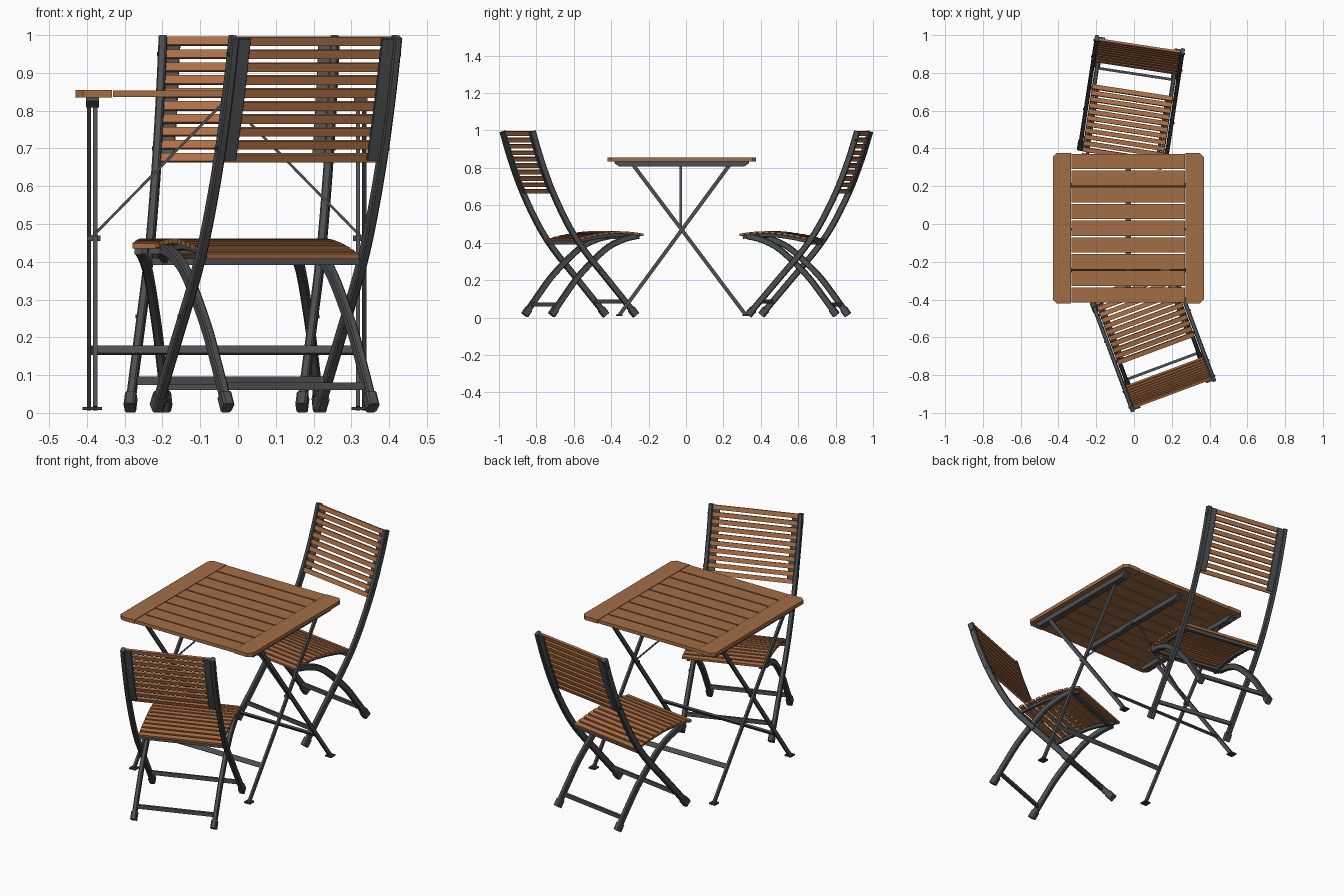
import bpy, bmesh, math
from mathutils import Vector, Matrix

if "Cube" in bpy.data.objects:
    bpy.data.objects.remove(bpy.data.objects["Cube"])


def material(name, rgb):
    m = bpy.data.materials.new(name)
    m.diffuse_color = (*rgb, 1)
    m.use_nodes = True
    m.node_tree.nodes["Principled BSDF"].inputs["Base Color"].default_value = m.diffuse_color
    return m


TABLE_WOOD = material("table_wood", (0.36, 0.155, 0.06))
CHAIR_WOOD = material("chair_wood", (0.42, 0.16, 0.06))
METAL = material("grey_metal", (0.075, 0.078, 0.082))
DARK = material("dark_metal", (0.04, 0.042, 0.045))


def box(bm, center, size, tilt=0.0):
    """Box, tilted about the x axis."""
    mat = (Matrix.Translation(center) @ Matrix.Rotation(tilt, 4, 'X')
           @ Matrix.Diagonal((*size, 1)))
    bmesh.ops.create_cube(bm, size=1, matrix=mat)


def bar(bm, a, b, w, h):
    """Straight rectangular bar from a to b; h is measured in the upright direction."""
    a, b = Vector(a), Vector(b)
    d = (b - a).normalized()
    up = Vector((0, 0, 1))
    side = d.cross(up).normalized()
    up = side.cross(d)
    rot = Matrix((side, d, up)).transposed().to_4x4()
    mat = (Matrix.Translation((a + b) / 2) @ rot
           @ Matrix.Diagonal((w, (b - a).length, h, 1)))
    bmesh.ops.create_cube(bm, size=1, matrix=mat)


def smooth_path(pts, steps=5):
    """Catmull-Rom curve through (y, z) points."""
    p = [Vector(q) for q in pts]
    p = [2 * p[0] - p[1]] + p + [2 * p[-1] - p[-2]]
    out = []
    for i in range(1, len(p) - 2):
        a, b, c, d = p[i - 1:i + 3]
        for s in range(steps):
            t = s / steps
            out.append(0.5 * (2 * b + (c - a) * t + (2 * a - 5 * b + 4 * c - d) * t * t
                              + (3 * b - a - 3 * c + d) * t ** 3))
    return out + [p[-2]]


def sweep(bm, path, x, w, d):
    """Chamfered rectangular tube along a (y, z) path at a given x; w, d are half sizes."""
    c = 0.35 * min(w, d)
    sec = [(w, d - c), (w - c, d), (c - w, d), (-w, d - c),
           (-w, c - d), (c - w, -d), (w - c, -d), (w, c - d)]
    rings = []
    for i, p in enumerate(path):
        t = (path[min(i + 1, len(path) - 1)] - path[max(i - 1, 0)]).normalized()
        n = Vector((-t.y, t.x))
        rings.append([bm.verts.new((x + u, p.x + n.x * v, p.y + n.y * v)) for u, v in sec])
    for r, s in zip(rings, rings[1:]):
        for k in range(8):
            bm.faces.new((r[k], r[(k + 1) % 8], s[(k + 1) % 8], s[k]))
    bm.faces.new(rings[0])
    bm.faces.new(rings[-1])


def at(path, value, axis):
    """Point and slope angle on a path where the coordinate on axis equals value."""
    for a, b in zip(path, path[1:]):
        lo, hi = sorted((a[axis], b[axis]))
        if lo <= value <= hi:
            p = a.lerp(b, (value - a[axis]) / (b[axis] - a[axis]))
            return p, math.atan2(b.y - a.y, b.x - a.x)
    return path[-1], 0.0


def finish(name, bm, mat, places=(Matrix(),), smooth=False):
    bmesh.ops.recalc_face_normals(bm, faces=bm.faces[:])
    me = bpy.data.meshes.new(name)
    bm.to_mesh(me)
    bm.free()
    me.materials.append(mat)
    for m in places:
        ob = bpy.data.objects.new(name, me)
        ob.matrix_world = m
        bpy.context.collection.objects.link(ob)
    if smooth:
        bpy.ops.object.select_all(action='DESELECT')
        ob.select_set(True)
        bpy.context.view_layer.objects.active = ob
        bpy.ops.object.shade_smooth_by_angle(angle=math.radians(30))


# ---------------- Chair: origin under the back top, facing local +y ----------------
CHAIRS = [Matrix.Translation((0.205, -0.90, 0)) @ Matrix.Rotation(math.radians(20.4), 4, 'Z'),
          Matrix.Translation((0.03, 0.95, 0)) @ Matrix.Rotation(math.radians(171.3), 4, 'Z')]
post = smooth_path([(0.0, 0.995), (0.045, 0.85), (0.11, 0.68), (0.2, 0.5),
                    (0.29, 0.365), (0.43, 0.2), (0.585, 0.018)])
leg = smooth_path([(0.6, 0.435), (0.52, 0.415), (0.42, 0.362), (0.28, 0.23),
                   (0.19, 0.115), (0.12, 0.018)])
seat = smooth_path([(0.245, 0.41), (0.35, 0.434), (0.47, 0.45), (0.56, 0.448), (0.64, 0.438)])

# Back posts running down to the front feet, and curved rear legs
for name, path, half in (("back_post", post, 0.23), ("rear_leg", leg, 0.205)):
    bm = bmesh.new()
    for s in (-1, 1):
        sweep(bm, path, s * half, 0.011, 0.016)
    finish(name, bm, METAL, CHAIRS, True)
    # Foot caps
    bm = bmesh.new()
    tip = path[-1]
    d = (path[-1] - path[-3]).normalized()
    for s in (-1, 1):
        sweep(bm, [tip - d * 0.035, tip + d * 0.006], s * half, 0.015, 0.02)
    finish(name + "_foot", bm, METAL, CHAIRS)

# Cross bars between feet and under the seat
bm = bmesh.new()
p, _ = at(post, 0.085, 1)
box(bm, (0, p.x, p.y), (0.45, 0.01, 0.022))
p, _ = at(leg, 0.07, 1)
box(bm, (0, p.x, p.y), (0.4, 0.014, 0.02))
p, _ = at(post, 0.4, 1)
box(bm, (0, p.x, p.y), (0.45, 0.016, 0.018))
box(bm, (0, 0.59, 0.428), (0.42, 0.016, 0.016))
finish("cross_bars", bm, METAL, CHAIRS)

# Pivot bolts
bm = bmesh.new()
for f, z in ((0.385, 0.325 - 0.07), (0.012, 0.95), (0.105, 0.7)):
    p, _ = at(post, z, 1)
    for s in (-1, 1):
        box(bm, (s * 0.238, p.x, p.y), (0.014, 0.01, 0.01))
finish("bolts", bm, DARK, CHAIRS)

# Back slats with their holding strips
bm = bmesh.new()
for i in range(10):
    p, a = at(post, 0.984 - i * 0.0343, 1)
    box(bm, (0, p.x + 0.006, p.y), (0.436, 0.012, 0.023), a + math.pi / 2)
finish("back_slats", bm, CHAIR_WOOD, CHAIRS)
bm = bmesh.new()
strip = [at(post, 0.99 - i * 0.04, 1)[0] - Vector((0.006, 0)) for i in range(9)]
for s in (-1, 1):
    sweep(bm, strip, s * 0.203, 0.018, 0.004)
finish("back_strips", bm, METAL, CHAIRS)

# Arched seat slats and rails
bm = bmesh.new()
for i in range(12):
    p, a = at(seat, 0.258 + i * 0.0335, 0)
    box(bm, (0, p.x, p.y + 0.004), (0.43, 0.024, 0.013), a)
finish("seat_slats", bm, CHAIR_WOOD, CHAIRS)
bm = bmesh.new()
rail = [q - Vector((0, 0.011)) for q in seat[1:-1]]
for s in (-1, 1):
    sweep(bm, rail, s * 0.185, 0.008, 0.009)
finish("seat_rails", bm, METAL, CHAIRS)

# ---------------- Table ----------------
CX, CY, HALF = -0.03, -0.0225, 0.3975
TABLE = [Matrix.Translation((CX, CY, 0))]

# Top slats
bm = bmesh.new()
pitch = 2 * HALF / 9
for i in range(9):
    box(bm, (0, -HALF + pitch * (i + 0.5), 0.845), (0.602, pitch - 0.007, 0.018))
finish("table_slats", bm, TABLE_WOOD, TABLE)

# End boards with clipped outer corners
bm = bmesh.new()
for s in (-1, 1):
    outline = [(0.303, -HALF), (0.38, -HALF), (0.4, -HALF + 0.02),
               (0.4, HALF - 0.02), (0.38, HALF), (0.303, HALF)]
    face = bm.faces.new([bm.verts.new((s * x, y, 0.835)) for x, y in outline])
    ext = bmesh.ops.extrude_face_region(bm, geom=[face])
    bmesh.ops.translate(bm, vec=(0, 0, 0.02),
                        verts=[v for v in ext["geom"] if isinstance(v, bmesh.types.BMVert)])
finish("table_end_boards", bm, TABLE_WOOD, TABLE)

# Support rails below the top, ends sloped
bm = bmesh.new()
for x, w in ((-0.355, 0.035), (0, 0.03), (0.355, 0.035)):
    prof = [(-0.36, 0.835), (0.36, 0.835), (0.36, 0.825), (0.335, 0.808),
            (-0.335, 0.808), (-0.36, 0.825)]
    a, b = [[bm.verts.new((x + s * w / 2, y, z)) for y, z in prof] for s in (-1, 1)]
    bm.faces.new(a)
    bm.faces.new(b)
    for k in range(6):
        bm.faces.new((a[k], a[(k + 1) % 6], b[(k + 1) % 6], b[k]))
finish("table_rails", bm, METAL, TABLE)

# Crossed legs, lower stretchers and foot pads
legs, pads = bmesh.new(), bmesh.new()
for x, top, foot in ((0.364, -0.26, 0.343), (0.348, 0.255, -0.335)):
    for s in (-1, 1):
        bar(legs, (s * x, top, 0.815), (s * x, foot, 0.012), 0.011, 0.02)
        box(pads, (s * x, foot, 0.011), (0.036, 0.036, 0.008))
    t = (0.815 - 0.166) / 0.803
    y = top + (foot - top) * t
    box(legs, (0, y, 0.166), (2 * x, 0.01, 0.025), 0.65 if foot > 0 else -0.65)
finish("table_legs", legs, METAL, TABLE)
finish("table_foot_pads", pads, DARK, TABLE)

# Diagonal braces from the leg pivots to the centre rail
bm = bmesh.new()
for s in (-1, 1):
    bar(bm, (s * 0.36, -0.005, 0.462), (s * 0.01, -0.005, 0.82), 0.012, 0.007)
    box(bm, (s * 0.352, -0.005, 0.462), (0.036, 0.014, 0.014))
finish("table_braces", bm, METAL, TABLE)
